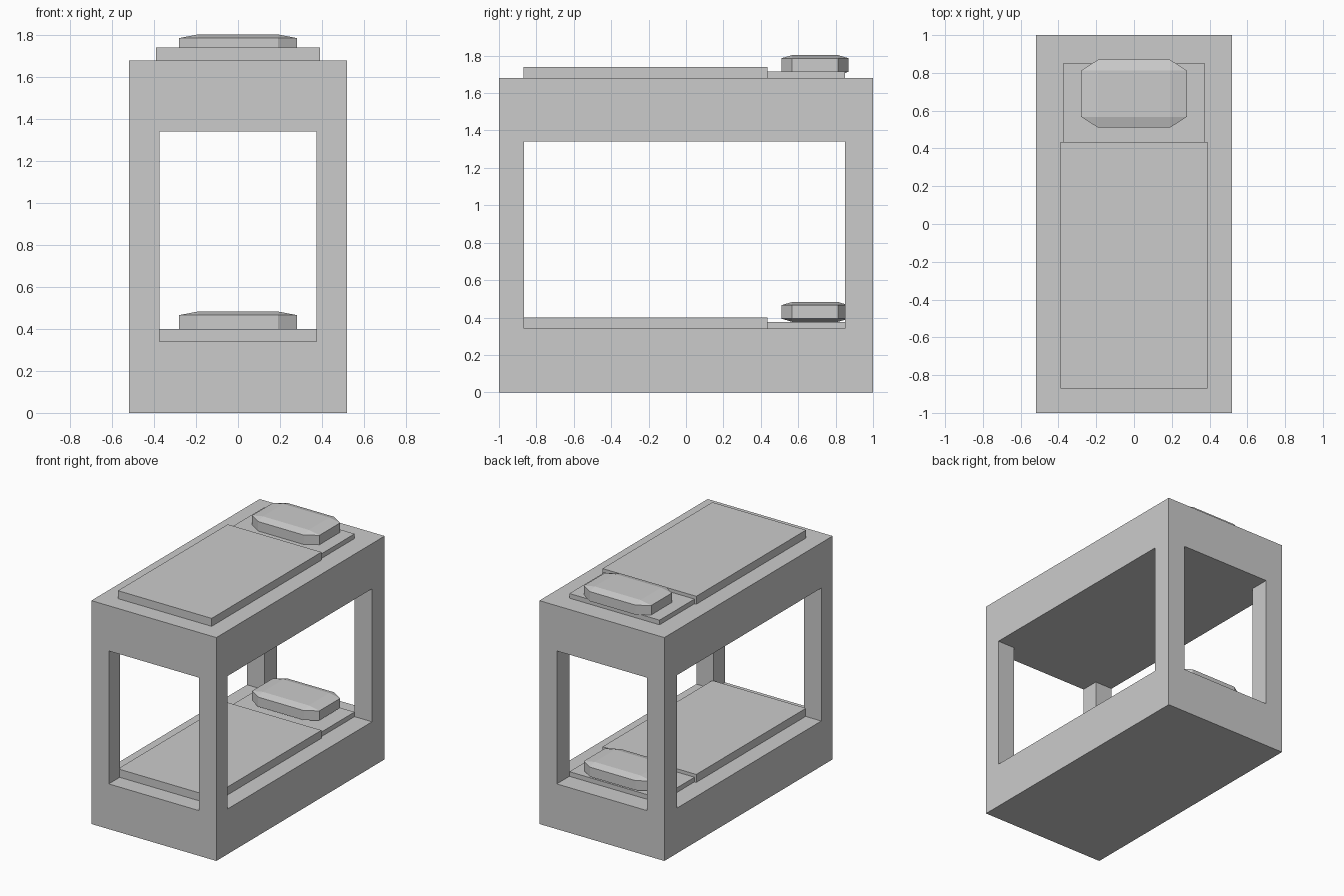
import bpy, bmesh
from mathutils import Vector

if "Cube" in bpy.data.objects:
    bpy.data.objects.remove(bpy.data.objects["Cube"])


def box(name, lo, hi, bevel=0.0):
    """Box between two corners; bevel is a fraction of each dimension."""
    bm = bmesh.new()
    bmesh.ops.create_cube(bm, size=1)
    if bevel:
        bmesh.ops.bevel(bm, geom=bm.edges[:], offset=bevel, segments=1,
                        affect='EDGES', profile=0.5)
    lo, hi = Vector(lo), Vector(hi)
    bmesh.ops.scale(bm, vec=hi - lo, verts=bm.verts)
    bmesh.ops.translate(bm, vec=(lo + hi) / 2, verts=bm.verts)
    mesh = bpy.data.meshes.new(name)
    bm.to_mesh(mesh)
    bm.free()
    obj = bpy.data.objects.new(name, mesh)
    bpy.context.collection.objects.link(obj)
    return obj


# Bunk frame: solid block with two crossing openings
frame = box("bunk_frame", (-0.52, -1, 0), (0.52, 1, 1.68))
cutters = [box("side_opening", (-0.8, -0.865, 0.34), (0.8, 0.85, 1.34)),
           box("end_opening", (-0.375, -1.3, 0.34), (0.375, 1.3, 1.34))]
bpy.context.view_layer.objects.active = frame
for cutter in cutters:
    cutter.hide_render = True
    mod = frame.modifiers.new(cutter.name, 'BOOLEAN')
    mod.operation = 'DIFFERENCE'
    mod.solver = 'EXACT'
    mod.object = cutter
    bpy.ops.object.modifier_apply(modifier=mod.name)
for cutter in cutters:
    bpy.data.objects.remove(cutter)

# Bedding on each deck: blanket, sheet and chamfered pillow
for level, z, pillow_z in (("lower", 0.34, 0.43), ("upper", 1.68, 1.75)):
    box(level + "_blanket", (-0.39, -0.87, z), (0.39, 0.435, z + 0.06))
    box(level + "_sheet", (-0.375, 0.435, z), (0.375, 0.85, z + 0.035))
    box(level + "_pillow", (-0.28, 0.51, pillow_z - 0.053),
        (0.28, 0.87, pillow_z + 0.053), bevel=0.16)
